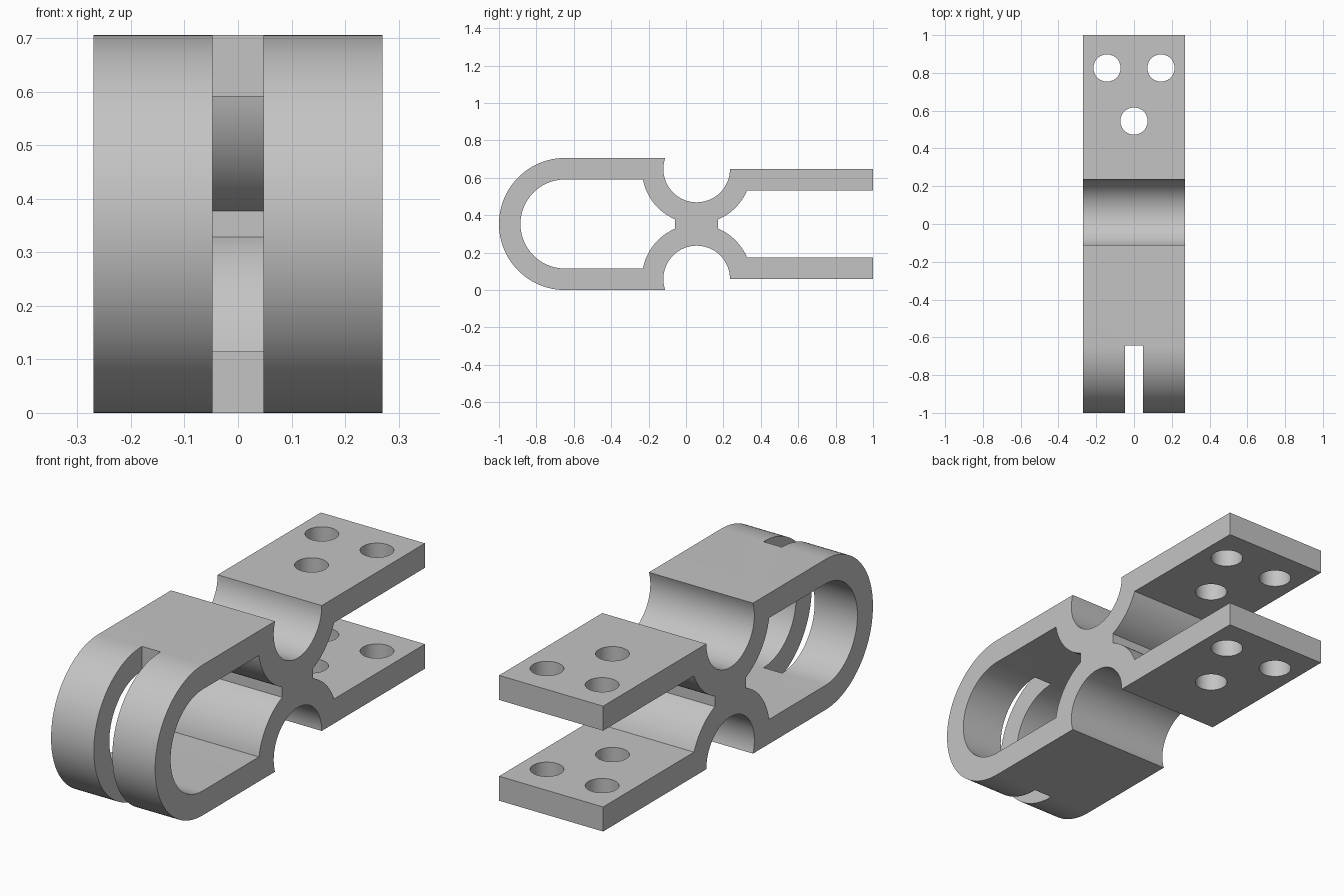
import bpy, bmesh
from math import sin, cos, asin, acos, degrees, radians

cube = bpy.data.objects.get("Cube")
if cube:
    bpy.data.objects.remove(cube, do_unlink=True)

HEIGHT, HALF_WIDTH, WALL = 0.706, 0.27, 0.115
MID = HEIGHT / 2
PLATE_TOP = 0.647                 # top face of the upper rear plate
BEND_Y = -1 + MID                 # centre of the rounded front
SADDLE_Y, SADDLE_R = 0.057, 0.178  # round notch above and below the waist
SADDLE_OUT = SADDLE_R + WALL

metal = bpy.data.materials.new("plain grey")
metal.use_nodes = True
grey = (0.55, 0.55, 0.55, 1)
metal.diffuse_color = grey
metal.node_tree.nodes["Principled BSDF"].inputs["Base Color"].default_value = grey


def arc(cy, cz, r, start, end, n=32):
    angles = [radians(start + (end - start) * i / n) for i in range(n + 1)]
    return [(cy + r * cos(a), cz + r * sin(a)) for a in angles]


def mirrored(half):
    """Close an upper half outline with its reflection below the middle."""
    return half + [(y, HEIGHT - z) for y, z in reversed(half[1:])]


def prism(name, points, depth, place):
    """Extrude a closed outline by a vector; place maps 2D points to 3D."""
    bm = bmesh.new()
    face = bm.faces.new([bm.verts.new(place(a, b)) for a, b in points])
    ext = bmesh.ops.extrude_face_region(bm, geom=[face])
    new = [v for v in ext["geom"] if isinstance(v, bmesh.types.BMVert)]
    bmesh.ops.translate(bm, verts=new, vec=depth)
    bmesh.ops.recalc_face_normals(bm, faces=bm.faces)
    mesh = bpy.data.meshes.new(name)
    bm.to_mesh(mesh)
    bm.free()
    obj = bpy.data.objects.new(name, mesh)
    bpy.context.collection.objects.link(obj)
    mesh.materials.append(metal)
    return obj


def side_prism(name, points, half):
    return prism(name, points, (2 * half, 0, 0), lambda y, z: (-half, y, z))


# Outer side profile: rounded front, saddle, rear plate, waist
notch = degrees(asin((HEIGHT - PLATE_TOP) / SADDLE_R))
under = degrees(asin((WALL) / SADDLE_OUT))
waist = degrees(acos(WALL / SADDLE_OUT))
outline = mirrored(
    arc(BEND_Y, MID, MID, 180, 90)
    + arc(SADDLE_Y, PLATE_TOP, SADDLE_R, 180 - notch, 360, 48)
    + [(1, PLATE_TOP), (1, PLATE_TOP - WALL)]
    + arc(SADDLE_Y, PLATE_TOP, SADDLE_OUT, -under, -waist, 16))
clip = side_prism("spring_clip", outline, HALF_WIDTH)

# Opening inside the front loop
ceiling = degrees(asin((PLATE_TOP - HEIGHT + WALL) / SADDLE_OUT))
opening = mirrored(
    arc(BEND_Y, MID, MID - WALL, 180, 90)
    + arc(SADDLE_Y, PLATE_TOP, SADDLE_OUT, 180 + ceiling, 180 + waist, 20))
cutters = [side_prism("loop_opening_cutter", opening, HALF_WIDTH + 0.1)]

# Slot splitting the rounded front
slot = [(-1.1, -0.1), (-0.643, -0.1), (-0.643, 0.8), (-1.1, 0.8)]
cutters.append(side_prism("front_slot_cutter", slot, 0.048))

# Three bolt holes through both rear plates
for x, y in ((-0.143, 0.826), (0.143, 0.826), (0, 0.545)):
    cutters.append(prism("bolt_hole_cutter", arc(x, y, 0.072, 0, 360, 48)[:-1],
                         (0, 0, 1), lambda a, b: (a, b, -0.1)))

bpy.ops.object.select_all(action="DESELECT")
bpy.context.view_layer.objects.active = clip
clip.select_set(True)
for cutter in cutters:
    cutter.hide_render = True
    mod = clip.modifiers.new("cut", "BOOLEAN")
    mod.operation = "DIFFERENCE"
    mod.solver = "EXACT"
    mod.object = cutter
    bpy.ops.object.modifier_apply(modifier=mod.name)
    bpy.data.objects.remove(cutter, do_unlink=True)

bpy.ops.object.shade_smooth_by_angle(angle=radians(30))
